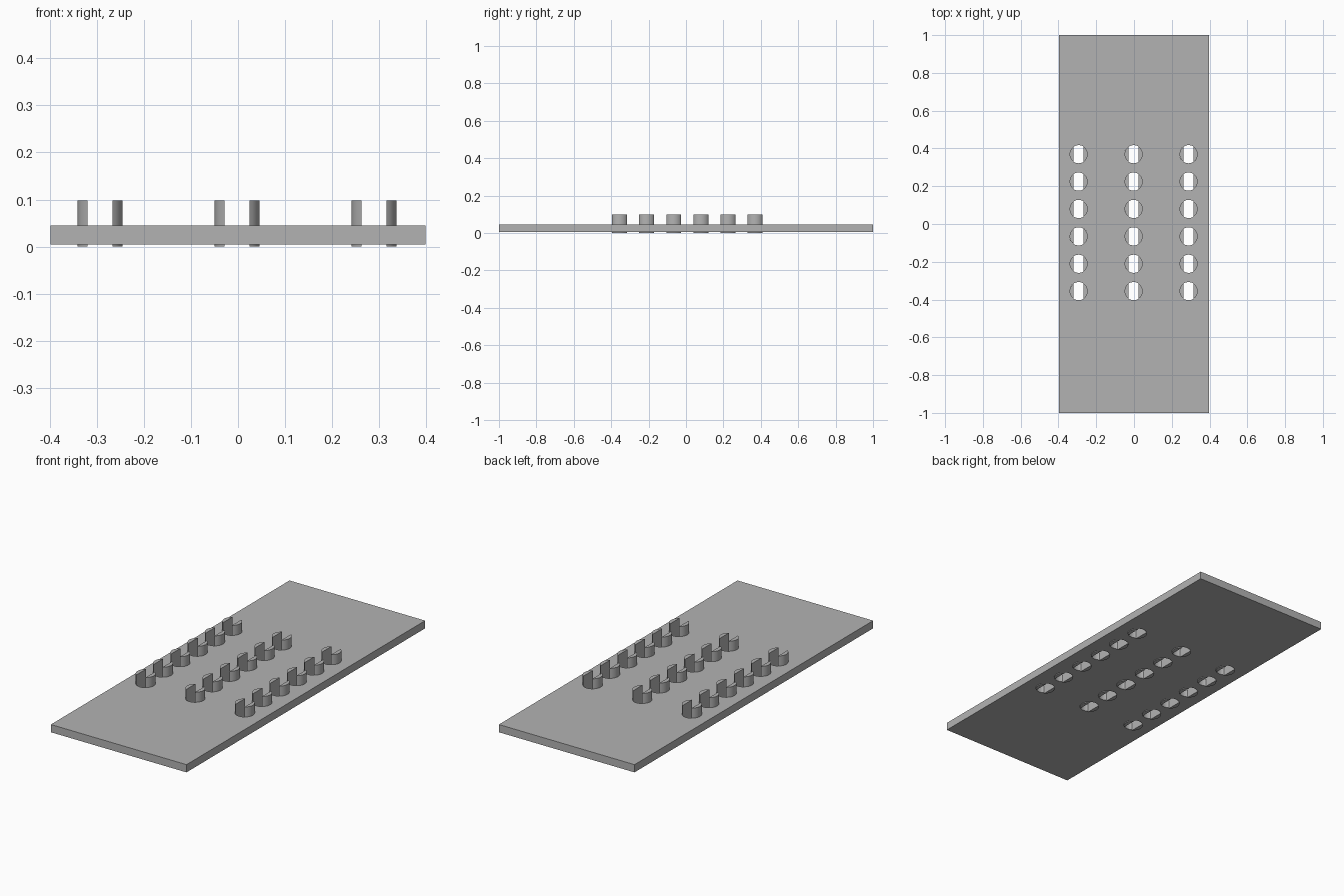
import bpy, bmesh, math

cube = bpy.data.objects.get("Cube")
if cube:
    bpy.data.objects.remove(cube, do_unlink=True)

grey = bpy.data.materials.new("plain grey")
grey.use_nodes = True
grey.diffuse_color = (0.45, 0.45, 0.45, 1)
grey.node_tree.nodes["Principled BSDF"].inputs["Base Color"].default_value = (0.45, 0.45, 0.45, 1)

RADIUS, GAP = 0.048, 0.0265          # hole radius, half width of the slot
PLATE_LOW, PLATE_TOP = 0.004, 0.045
PRONG_TOP = 0.098
COLUMNS = [-0.002 + 0.291 * i for i in (-1, 0, 1)]
ROWS = [0.007 + 0.145 * (i - 2.5) for i in range(6)]


def add_prism(bm, outline, low, high):
    """Extrude a flat outline from low to high."""
    face = bm.faces.new([bm.verts.new((x, y, low)) for x, y in outline])
    new = bmesh.ops.extrude_face_region(bm, geom=[face])["geom"]
    verts = [v for v in new if isinstance(v, bmesh.types.BMVert)]
    bmesh.ops.translate(bm, verts=verts, vec=(0, 0, high - low))


def make_object(name, bm):
    bmesh.ops.recalc_face_normals(bm, faces=bm.faces)
    mesh = bpy.data.meshes.new(name)
    bm.to_mesh(mesh)
    bm.free()
    mesh.materials.append(grey)
    obj = bpy.data.objects.new(name, mesh)
    bpy.context.collection.objects.link(obj)
    return obj


def arc(cx, cy, start, end, steps):
    angles = [start + (end - start) * i / steps for i in range(steps + 1)]
    return [(cx + RADIUS * math.cos(a), cy + RADIUS * math.sin(a)) for a in angles]


def smooth(obj):
    bpy.ops.object.select_all(action="DESELECT")
    obj.select_set(True)
    bpy.context.view_layer.objects.active = obj
    bpy.ops.object.shade_smooth_by_angle(angle=math.radians(30))


# Base plate
bm = bmesh.new()
add_prism(bm, [(-0.398, -1), (0.398, -1), (0.398, 1), (-0.398, 1)], PLATE_LOW, PLATE_TOP)
plate = make_object("base_plate", bm)

# Round holes through the plate
bm = bmesh.new()
for cx in COLUMNS:
    for cy in ROWS:
        add_prism(bm, arc(cx, cy, 0, 2 * math.pi, 48)[:-1], -0.05, 0.15)
cutter = make_object("hole_cutter", bm)
cutter.hide_render = True
cut = plate.modifiers.new("holes", "BOOLEAN")
cut.operation, cut.solver, cut.object = "DIFFERENCE", "EXACT", cutter
bpy.context.view_layer.objects.active = plate
bpy.ops.object.modifier_apply(modifier=cut.name)
bpy.data.objects.remove(cutter, do_unlink=True)
smooth(plate)

# Pairs of prongs standing in the holes
half = math.acos(GAP / RADIUS)
for c, cx in enumerate(COLUMNS):
    bm = bmesh.new()
    for cy in ROWS:
        for middle in (0, math.pi):
            add_prism(bm, arc(cx, cy, middle - half, middle + half, 14), 0, PRONG_TOP)
    smooth(make_object(("right", "middle", "left")[c] + "_prong_row", bm))
